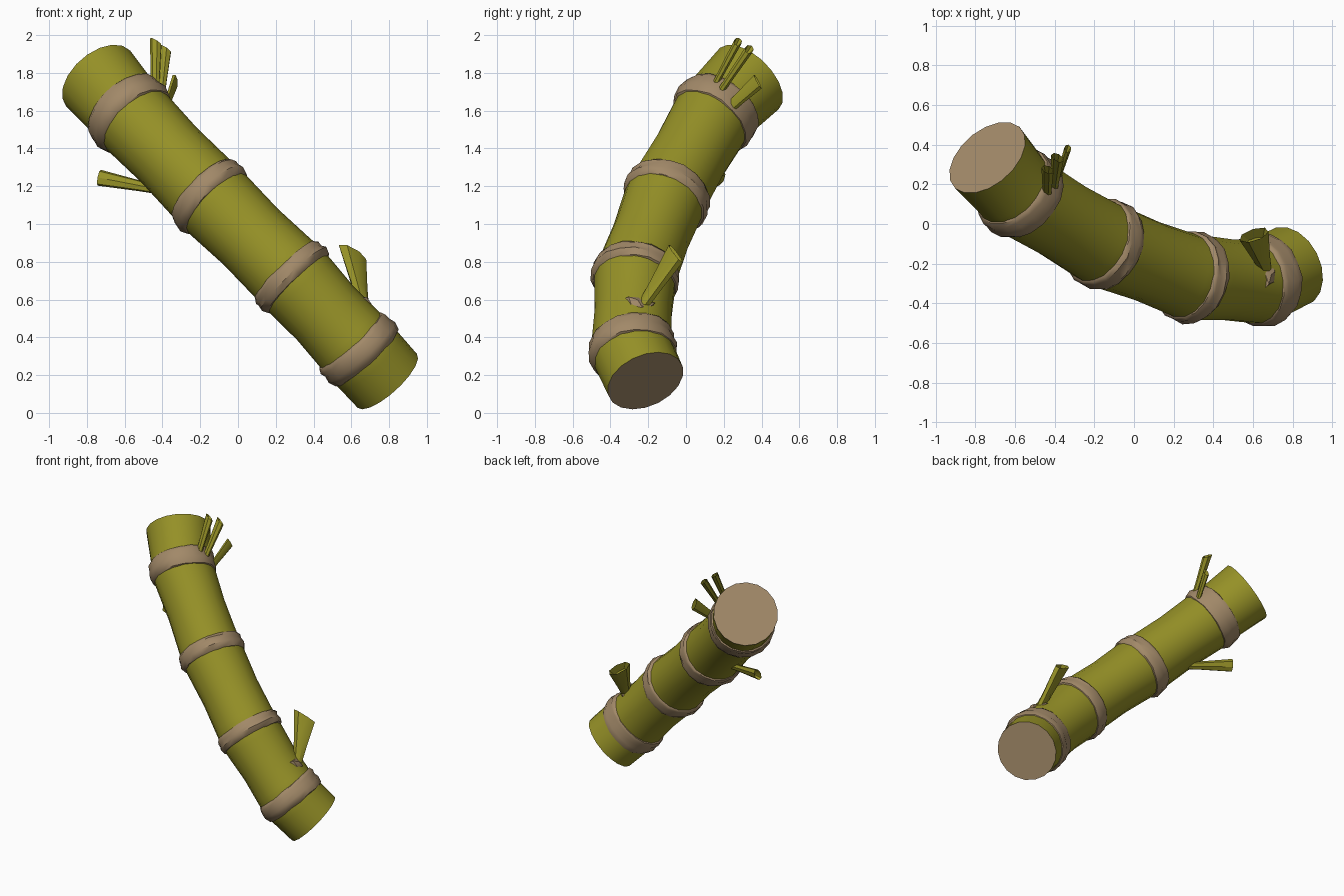
import bpy, bmesh, math, random
from mathutils import Vector as V

if "Cube" in bpy.data.objects:
    bpy.data.objects.remove(bpy.data.objects["Cube"])

random.seed(4)


def material(name, color):
    m = bpy.data.materials.new(name)
    m.diffuse_color = (*color, 1)
    m.use_nodes = True
    m.node_tree.nodes["Principled BSDF"].inputs["Base Color"].default_value = m.diffuse_color
    return m


GREEN = material("cane green", (0.30, 0.28, 0.020))
BROWN = material("dry brown", (0.36, 0.25, 0.14))


def finish(name, bm, mats, angle=40):
    bmesh.ops.recalc_face_normals(bm, faces=bm.faces)
    me = bpy.data.meshes.new(name)
    bm.to_mesh(me)
    bm.free()
    for m in mats:
        me.materials.append(m)
    ob = bpy.data.objects.new(name, me)
    bpy.context.collection.objects.link(ob)
    bpy.ops.object.select_all(action='DESELECT')
    ob.select_set(True)
    bpy.context.view_layer.objects.active = ob
    bpy.ops.object.shade_smooth_by_angle(angle=math.radians(angle))
    return ob


def sweep(name, rings, mats, sides=18, lump=0.0, cap_mat=None):
    """Skin circles given as (centre, axis, radius)."""
    bm = bmesh.new()
    loops = []
    for c, t, r in rings:
        u = t.cross(V((0, 1, 0))).normalized()
        v = t.cross(u).normalized()
        loop = []
        for i in range(sides):
            a = math.tau * i / sides
            rr = r + random.uniform(-lump, lump)
            p = c + (u * math.cos(a) + v * math.sin(a)) * rr
            p += t * random.uniform(-lump, lump)
            loop.append(bm.verts.new(p))
        loops.append(loop)
    for a, b in zip(loops, loops[1:]):
        for i in range(sides):
            j = (i + 1) % sides
            bm.faces.new((a[i], a[j], b[j], b[i]))
    if cap_mat is not None:
        for loop in (loops[0], loops[-1]):
            bm.faces.new(loop).material_index = cap_mat
    return finish(name, bm, mats)


# Stalk path: bottom cut, four nodes, top cut
path = [V(p) for p in ((0.79, -0.215, 0.17), (0.64, -0.29, 0.335),
                       (0.285, -0.27, 0.72), (-0.15, -0.105, 1.145),
                       (-0.58, 0.15, 1.585), (-0.74, 0.335, 1.77))]
dirs = [(b - a).normalized() for a, b in zip(path, path[1:])]
axes = [dirs[0]] + [(a + b).normalized() for a, b in zip(dirs, dirs[1:])] + [dirs[-1]]

# Green stalk with brown cut ends, slightly waisted between nodes
rings = [(path[0], axes[0], 0.212)]
for i in range(1, 5):
    prev, nxt = path[i] - dirs[i - 1] * 0.09, path[i] + dirs[i] * 0.09
    rings += [(prev, (dirs[i - 1] + axes[i]).normalized(), 0.215),
              (path[i], axes[i], 0.218),
              (nxt, (dirs[i] + axes[i]).normalized(), 0.213)]
    if i < 4:
        rings.append(((path[i] + path[i + 1]) / 2, dirs[i], 0.206))
rings.append((path[-1], axes[-1], 0.225))
sweep("stalk", rings, [GREEN, BROWN], cap_mat=1)

# Lumpy brown node bands
for i, half in zip(range(1, 5), (0.07, 0.055, 0.06, 0.075)):
    prof = ((-1, 0.208), (-0.9, 0.224), (-0.3, 0.238), (0.2, 0.230),
            (0.6, 0.232), (0.9, 0.222), (1, 0.208))
    sweep("node_band_%d" % i,
          [(path[i] + (dirs[i] if s > 0 else dirs[i - 1]) * s * half, axes[i], r)
           for s, r in prof], [BROWN], lump=0.004)


def shoot(name, base, tip, wide, w0, w1, thick, slant):
    """Flared flat shoot with a slanted, hollow cut end."""
    base, tip = V(base), V(tip)
    t = (tip - base).normalized()
    u = V(wide)
    u = (u - t * u.dot(t)).normalized()
    n = t.cross(u)
    bm = bmesh.new()
    loops = []
    for f, w, k in ((0, w0, 0.8), (0.45, (w0 + w1) * 0.45, 0.8), (1, w1, 1), (0.85, w1 * 0.6, 0.5)):
        loop = []
        for i in range(7):
            a = math.tau * i / 7
            p = base.lerp(tip, f) + u * math.cos(a) * w + n * math.sin(a) * thick * k
            loop.append(bm.verts.new(p + t * slant * math.cos(a) * f))
        loops.append(loop)
    for a, b in zip(loops, loops[1:]):
        for i in range(7):
            j = (i + 1) % 7
            bm.faces.new((a[i], a[j], b[j], b[i]))
    bm.faces.new(loops[0])
    bm.faces.new(loops[-1])
    finish(name, bm, [GREEN], 30)


def husk(name, centre, axis, size):
    """Crumpled husk where shoots leave the stalk."""
    bm = bmesh.new()
    bmesh.ops.create_icosphere(bm, subdivisions=2, radius=1)
    q = V(axis).to_track_quat('Z', 'Y')
    for v in bm.verts:
        k = random.uniform(0.65, 1.2)
        v.co = V(centre) + q @ V((v.co.x * size[0], v.co.y * size[1], v.co.z * size[2])) * k
    finish(name, bm, [BROWN], 30)


# Shoots near the top node
shoot("top_shoot_left", (-0.44, 0.10, 1.64), (-0.435, 0.275, 1.965), (-1, 0, 0), 0.022, 0.032, 0.022, 0.02)
shoot("top_shoot_right", (-0.41, 0.14, 1.64), (-0.385, 0.335, 1.925), (-1, 0, 0), 0.02, 0.034, 0.024, 0.02)
shoot("top_shoot_small", (-0.40, 0.18, 1.57), (-0.335, 0.38, 1.755), (0.2, 0.8, -0.6), 0.028, 0.042, 0.018, -0.01)
husk("top_husk_upper", (-0.435, 0.12, 1.665), (0.5, -0.2, 0.6), (0.07, 0.06, 0.035))
husk("top_husk_lower", (-0.42, 0.22, 1.58), (0.7, 0.5, 0.3), (0.065, 0.065, 0.035))

# Shoot on the left underside
shoot("left_shoot", (-0.36, 0.03, 1.17), (-0.735, 0.18, 1.245), (0, 0.5, 1), 0.022, 0.046, 0.026, 0.005)

# Broad shoot near the bottom node
shoot("bottom_shoot", (0.67, -0.25, 0.53), (0.605, -0.055, 0.845), (-0.75, -0.2, 0.6), 0.025, 0.082, 0.038, 0.035)
husk("bottom_husk", (0.66, -0.26, 0.565), (0.7, 0.1, 0.7), (0.09, 0.07, 0.045))
